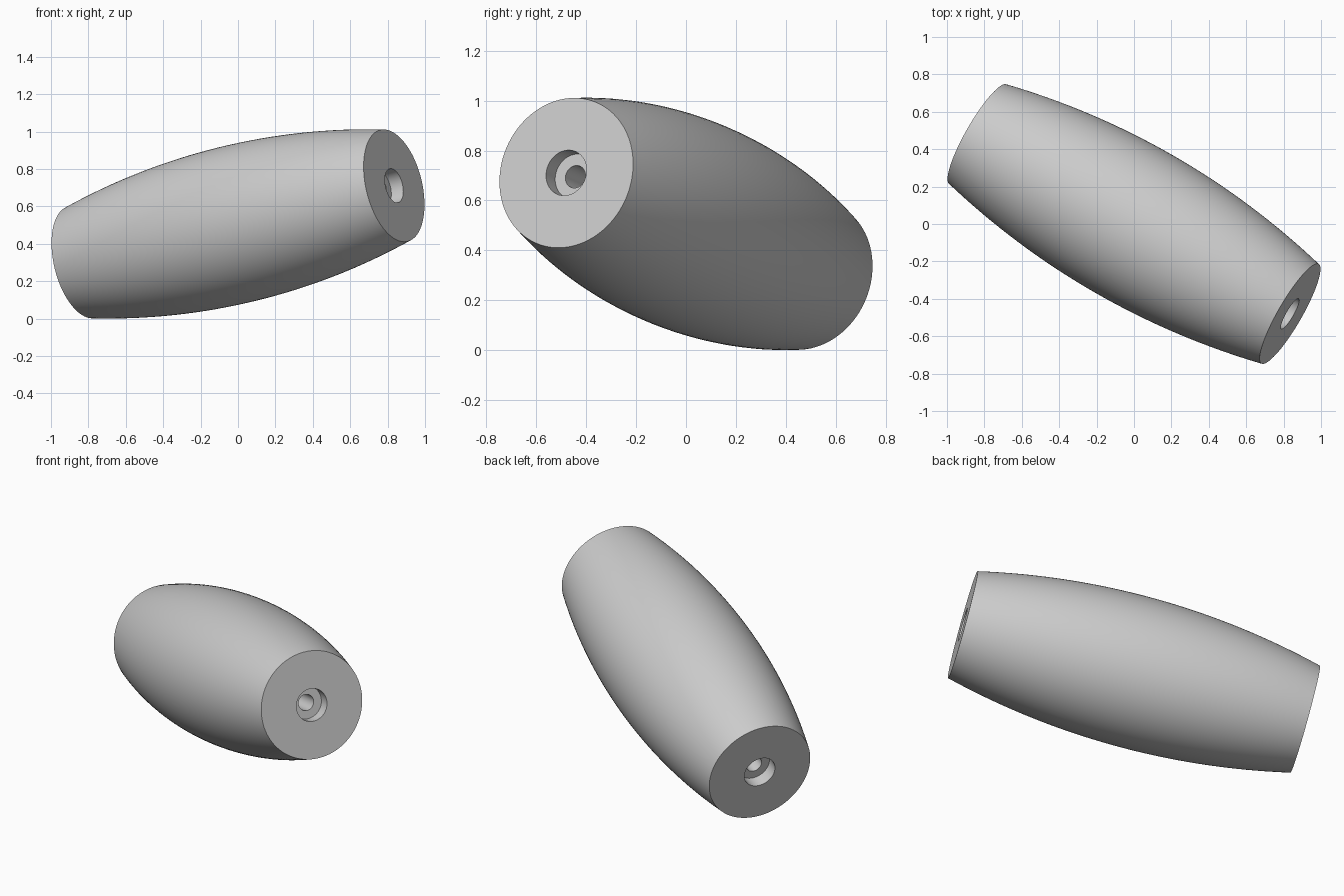
import bpy, bmesh, math
from mathutils import Vector

cube = bpy.data.objects.get("Cube")
if cube:
    bpy.data.objects.remove(cube, do_unlink=True)

HALF_LENGTH = 0.984
END_RADIUS, MID_RADIUS = 0.307, 0.422
RECESS_RADIUS, RECESS_DEPTH = 0.093, 0.075
BORE_RADIUS = 0.046
AXIS = Vector((0.848, -0.488, 0.208))
CENTRE = Vector((0, 0, 0.506))

# Matte grey
grey = bpy.data.materials.new("grey")
grey.use_nodes = True
colour = (0.6, 0.6, 0.6, 1)
grey.diffuse_color = colour
grey.node_tree.nodes["Principled BSDF"].inputs["Base Color"].default_value = colour

# Outer profile: a circular arc bulging at the middle
sag = MID_RADIUS - END_RADIUS
arc_radius = (HALF_LENGTH ** 2 + sag ** 2) / (2 * sag)
half_angle = math.asin(HALF_LENGTH / arc_radius)
STEPS = 32
profile = []
for i in range(STEPS + 1):
    a = half_angle * (2 * i / STEPS - 1)
    profile.append((MID_RADIUS - arc_radius * (1 - math.cos(a)), arc_radius * math.sin(a)))

# Stepped recess at each end, joined by a through bore
floor = HALF_LENGTH - RECESS_DEPTH
recess = [(RECESS_RADIUS, HALF_LENGTH), (RECESS_RADIUS, floor), (BORE_RADIUS, floor)]
profile += recess + [(r, -z) for r, z in reversed(recess)]

# Revolve the closed profile
bm = bmesh.new()
verts = [bm.verts.new((r, 0, z)) for r, z in profile]
edges = [bm.edges.new((v, verts[(i + 1) % len(verts)])) for i, v in enumerate(verts)]
bmesh.ops.spin(bm, geom=verts + edges, cent=(0, 0, 0), axis=(0, 0, 1),
               angle=math.tau, steps=96)
bmesh.ops.remove_doubles(bm, verts=bm.verts[:], dist=0.0001)
bmesh.ops.recalc_face_normals(bm, faces=bm.faces[:])
mesh = bpy.data.meshes.new("barrel_body")
bm.to_mesh(mesh)
bm.free()
mesh.materials.append(grey)

# Tilted barrel
barrel = bpy.data.objects.new("barrel_body", mesh)
bpy.context.collection.objects.link(barrel)
barrel.location = CENTRE
barrel.rotation_euler = AXIS.to_track_quat("Z", "Y").to_euler()

bpy.ops.object.select_all(action="DESELECT")
barrel.select_set(True)
bpy.context.view_layer.objects.active = barrel
bpy.ops.object.shade_smooth_by_angle(angle=math.radians(30))
